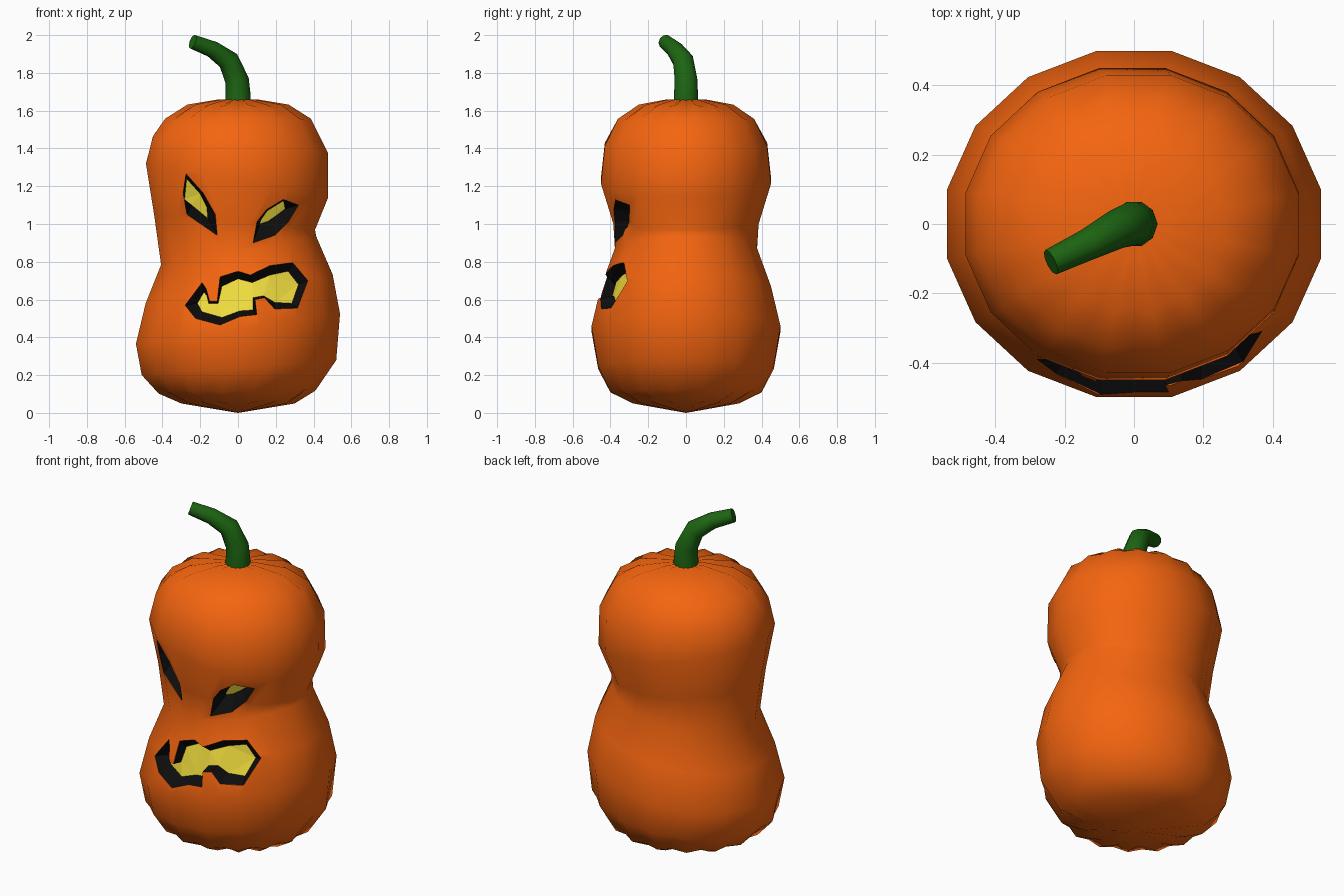
import bpy, bmesh
from math import sin, cos, pi, radians
from mathutils import Vector
from mathutils.bvhtree import BVHTree

if "Cube" in bpy.data.objects:
    bpy.data.objects.remove(bpy.data.objects["Cube"])


def material(name, rgb):
    m = bpy.data.materials.new(name)
    m.diffuse_color = (*rgb, 1)
    m.use_nodes = True
    m.node_tree.nodes["Principled BSDF"].inputs["Base Color"].default_value = m.diffuse_color
    return m


ORANGE = material("orange", (0.91, 0.13, 0.005))
BLACK = material("black", (0.004, 0.004, 0.004))
YELLOW = material("yellow", (0.90, 0.74, 0.05))
GREEN = material("green", (0.012, 0.13, 0.006))


def finish(name, bm, mat, recalc=True):
    if recalc:
        bmesh.ops.recalc_face_normals(bm, faces=bm.faces[:])
    me = bpy.data.meshes.new(name)
    bm.to_mesh(me)
    bm.free()
    ob = bpy.data.objects.new(name, me)
    bpy.context.collection.objects.link(ob)
    me.materials.append(mat)
    return ob


def smooth(ob, angle):
    bpy.ops.object.select_all(action='DESELECT')
    ob.select_set(True)
    bpy.context.view_layer.objects.active = ob
    bpy.ops.object.shade_smooth_by_angle(angle=radians(angle))


def bridge(bm, a, b):
    n = len(a)
    for i in range(n):
        j = (i + 1) % n
        bm.faces.new((a[i], a[j], b[j], b[i]))


# Body: lopsided stacked rings (z, x centre, x radius, y radius, tilt, groove)
rings = [
    (0.05, 0, 0.30, 0.28, 0, 0.05),
    (0.11, -0.005, 0.415, 0.40, 0.008, 0.03),
    (0.24, 0.005, 0.515, 0.465, 0.04, 0.01),
    (0.445, 0, 0.54, 0.50, 0.08, 0),
    (0.655, 0.006, 0.495, 0.45, 0.077, 0),
    (0.86, 0.003, 0.41, 0.375, 0.077, 0),
    (1.01, -0.018, 0.426, 0.385, -0.04, 0),
    (1.23, -0.005, 0.482, 0.45, -0.09, 0),
    (1.42, 0.013, 0.463, 0.43, -0.045, 0),
    (1.557, 0, 0.386, 0.36, 0, 0.02),
    (1.632, 0, 0.268, 0.25, 0, 0.05),
    (1.66, 0, 0.10, 0.10, 0, 0.03),
]
SIDES = 32
bm = bmesh.new()
loops = []
for z, cx, rx, ry, tilt, groove in rings:
    loop = []
    for i in range(SIDES):
        a = 2 * pi * i / SIDES
        # odd points are the 16 corners, even points lie on the flats
        k = 1 / cos(pi / 16) if i % 2 else 1 - groove
        dz = 0 if i % 2 else groove * (0.25 if z < 0.8 else -0.25)
        loop.append(bm.verts.new((cx + rx * k * cos(a), ry * k * sin(a),
                                  z + tilt * cos(a) + dz)))
    if loops:
        bridge(bm, loops[-1], loop)
    loops.append(loop)
for loop, z in ((loops[0], 0.0), (loops[-1], 1.655)):
    tip = bm.verts.new((0, 0, z))
    for i in range(SIDES):
        bm.faces.new((loop[i], loop[(i + 1) % SIDES], tip))
bmesh.ops.recalc_face_normals(bm, faces=bm.faces[:])
surface = BVHTree.FromBMesh(bm)
body = finish("body", bm, ORANGE)


def on_skin(p, depth):
    hit = surface.ray_cast(Vector((p[0], -2, p[1])), Vector((0, 1, 0)))[0]
    return (p[0], hit.y + depth, p[1])


def carve(name, outer, inner, depth):
    # hole through the skin
    bm = bmesh.new()
    front = [bm.verts.new((x, -0.9, z)) for x, z in outer]
    back = [bm.verts.new(on_skin(p, depth + 0.06)) for p in outer]
    bridge(bm, front, back)
    caps = [bm.faces.new(front), bm.faces.new(back)]
    bmesh.ops.triangulate(bm, faces=caps)
    cutter = finish(name + "_cutter", bm, ORANGE)
    cutter.hide_render = True
    mod = body.modifiers.new(name, 'BOOLEAN')
    mod.operation, mod.solver, mod.object = 'DIFFERENCE', 'EXACT', cutter
    bpy.context.view_layer.objects.active = body
    bpy.ops.object.modifier_apply(modifier=mod.name)
    bpy.data.objects.remove(cutter)
    # dark sloping rim
    bm = bmesh.new()
    a = [bm.verts.new(on_skin(p, 0)) for p in outer]
    b = [bm.verts.new(on_skin(p, depth)) for p in inner]
    bridge(bm, a, b)
    finish(name + "_rim", bm, BLACK, False)
    # glowing inside
    bm = bmesh.new()
    f = bm.faces.new([bm.verts.new(on_skin(p, depth)) for p in inner])
    f.normal_update()
    if f.normal.y > 0:
        f.normal_flip()
    bmesh.ops.triangulate(bm, faces=[f])
    finish(name + "_glow", bm, YELLOW, False)


# Face: outlines run clockwise seen from the front
carve("left_eye",
      [(-.275, 1.265), (-.185, 1.165), (-.12, 1.05), (-.11, .94), (-.27, 1.05), (-.29, 1.165)],
      [(-.272, 1.24), (-.20, 1.16), (-.165, 1.09), (-.16, 1.03), (-.245, 1.10), (-.283, 1.13)],
      0.09)
carve("right_eye",
      [(.08, .90), (.10, 1.01), (.15, 1.075), (.24, 1.13), (.32, 1.10), (.265, 1.01), (.195, .94)],
      [(.115, 1.0), (.12, 1.02), (.155, 1.07), (.24, 1.123), (.25, 1.08), (.21, 1.05), (.16, 1.015)],
      0.09)
carve("mouth",
      [(-.28, .57), (-.19, .69), (-.17, .66), (-.15, .59), (-.11, .59), (-.095, .72), (0, .75),
       (.065, .73), (.17, .78), (.29, .795), (.37, .70), (.315, .555), (.195, .55), (.14, .61),
       (.09, .60), (.10, .52), (.01, .51), (-.095, .465), (-.225, .50)],
      [(-.215, .58), (-.18, .64), (-.165, .62), (-.155, .58), (-.105, .58), (-.085, .67), (0, .71),
       (.075, .69), (.17, .73), (.265, .75), (.32, .68), (.285, .58), (.195, .585), (.135, .62),
       (.08, .61), (.08, .545), (.01, .54), (-.085, .505), (-.19, .535)],
      0.07)
smooth(body, 45)

# Stem: tapered bent tube
path = [(0, 0, 1.62, .068), (0, 0, 1.68, .067), (-.005, 0, 1.76, .063),
        (-.05, -.015, 1.865, .057), (-.135, -.06, 1.925, .046), (-.24, -.11, 1.965, .039)]
cu = bpy.data.curves.new("stem_path", 'CURVE')
cu.dimensions = '3D'
cu.bevel_depth = 1
cu.bevel_resolution = 3
cu.use_fill_caps = True
sp = cu.splines.new('POLY')
sp.points.add(len(path) - 1)
for pt, (x, y, z, r) in zip(sp.points, path):
    pt.co = (x, y, z, 1)
    pt.radius = r
tube = bpy.data.objects.new("stem_path", cu)
bpy.context.collection.objects.link(tube)
bpy.context.view_layer.update()
me = bpy.data.meshes.new_from_object(tube.evaluated_get(bpy.context.evaluated_depsgraph_get()))
bpy.data.objects.remove(tube)
stem = bpy.data.objects.new("stem", me)
bpy.context.collection.objects.link(stem)
me.materials.clear()
me.materials.append(GREEN)
smooth(stem, 50)
